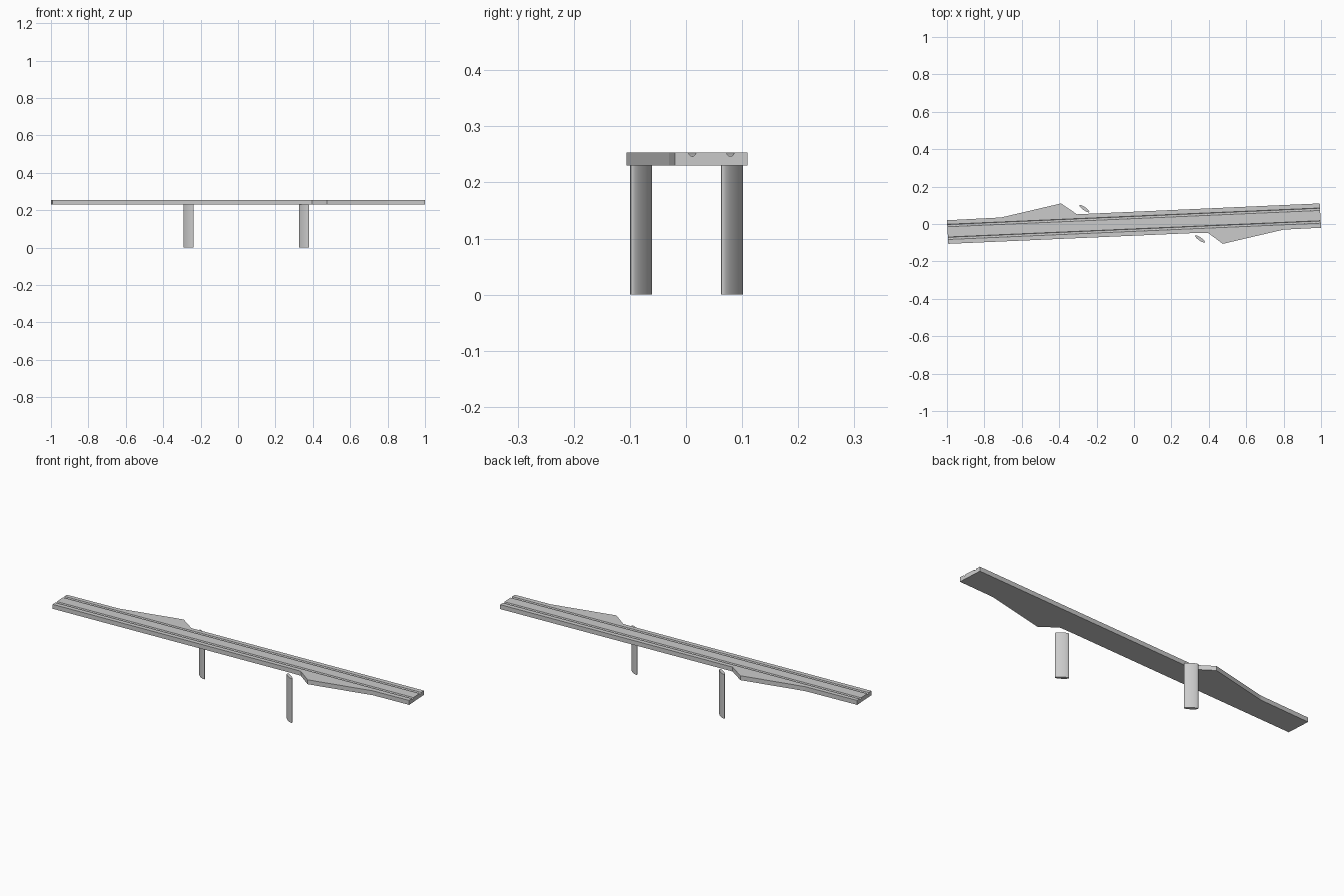
import bpy, bmesh, math

if "Cube" in bpy.data.objects:
    bpy.data.objects.remove(bpy.data.objects["Cube"])

DECK_BOTTOM, DECK_TOP = 0.23, 0.253


def prism(name, outline, z0, z1):
    """Extrude a plan outline from z0 to z1."""
    bm = bmesh.new()
    face = bm.faces.new([bm.verts.new((x, y, z0)) for x, y in outline])
    top = bmesh.ops.extrude_face_region(bm, geom=[face])
    for v in top["geom"]:
        if isinstance(v, bmesh.types.BMVert):
            v.co.z = z1
    bmesh.ops.recalc_face_normals(bm, faces=bm.faces)
    mesh = bpy.data.meshes.new(name)
    bm.to_mesh(mesh)
    bm.free()
    obj = bpy.data.objects.new(name, mesh)
    bpy.context.collection.objects.link(obj)
    return obj


# Deck slab with a widened platform on each side
deck = prism("bridge_deck", [
    (-1.0, 0.02), (-0.993, -0.106), (0.33, -0.048), (0.395, -0.047),
    (0.475, -0.106), (0.80, -0.03), (1.0, -0.02), (0.993, 0.11),
    (-0.305, 0.052), (-0.39, 0.11), (-0.71, 0.035)], DECK_BOTTOM, DECK_TOP)

# Two rounded track grooves along the deck
slope = math.atan2(0.0875, 2.0)
for i, offset in enumerate((-0.034, 0.034)):
    bpy.ops.mesh.primitive_cylinder_add(
        vertices=12, radius=0.0068, depth=2.3,
        location=(-offset * math.sin(slope), 0.0015 + offset, DECK_TOP + 0.0005),
        rotation=(0, math.pi / 2, slope))
    cutter = bpy.context.object
    cutter.name = f"groove_cutter_{i + 1}"
    mod = deck.modifiers.new("groove", "BOOLEAN")
    mod.operation, mod.solver, mod.object = "DIFFERENCE", "EXACT", cutter
    bpy.context.view_layer.objects.active = deck
    bpy.ops.object.modifier_apply(modifier=mod.name)
    bpy.data.objects.remove(cutter, do_unlink=True)

# Slim elliptical piers, set at an angle beside the deck
turn = math.radians(-35)
for name, cx, cy in (("back_pier", -0.265, 0.082), ("front_pier", 0.353, -0.080)):
    ring = []
    for k in range(20):
        t = 2 * math.pi * k / 20
        u, v = 0.032 * math.cos(t), 0.0085 * math.sin(t)
        ring.append((cx + u * math.cos(turn) - v * math.sin(turn),
                     cy + u * math.sin(turn) + v * math.cos(turn)))
    pier = prism(name, ring, 0, DECK_BOTTOM)
    bpy.ops.object.select_all(action="DESELECT")
    pier.select_set(True)
    bpy.context.view_layer.objects.active = pier
    bpy.ops.object.shade_smooth_by_angle(angle=math.radians(40))
